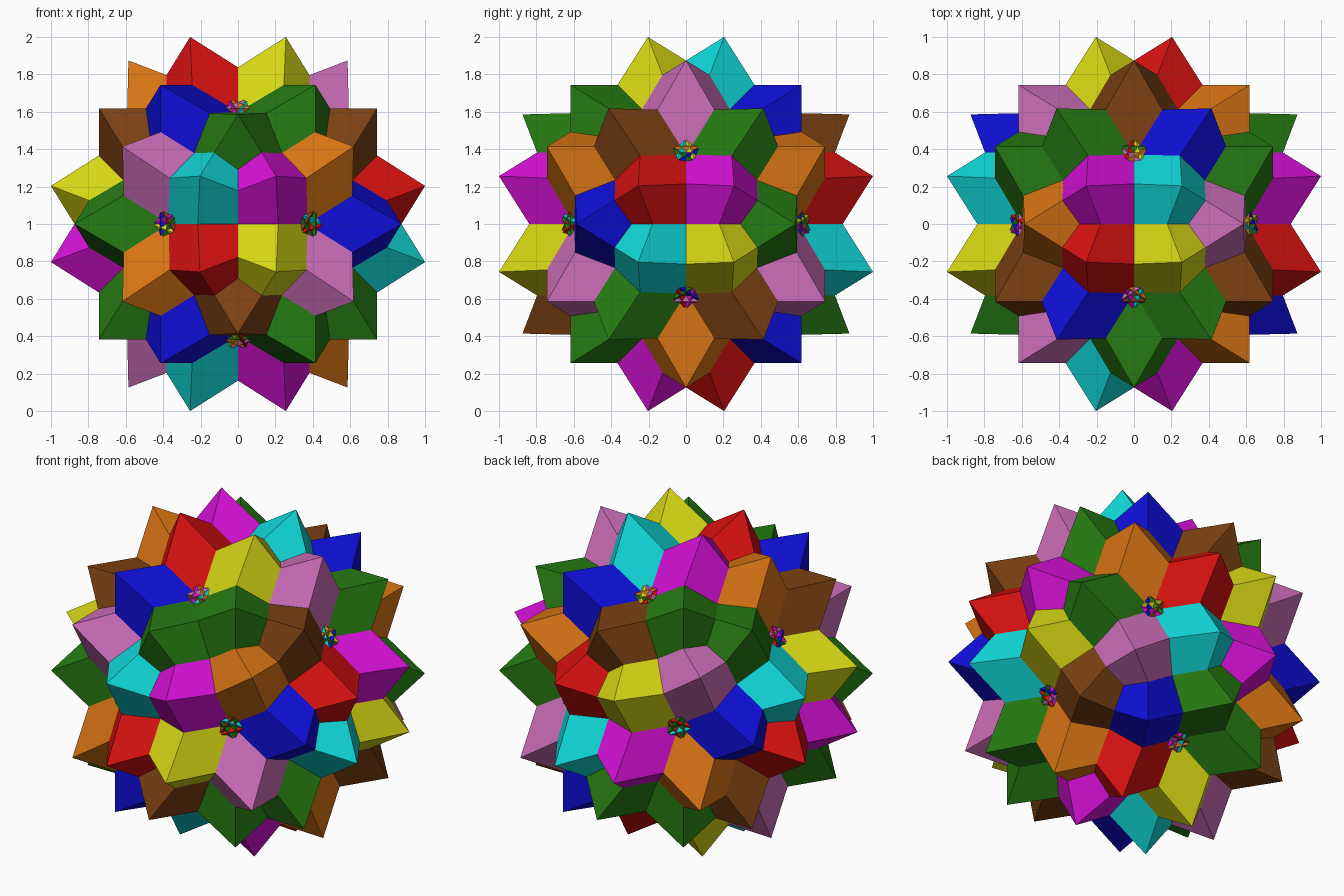
import bpy, bmesh, math
from mathutils import Vector

if "Cube" in bpy.data.objects:
    bpy.data.objects.remove(bpy.data.objects["Cube"])

PHI = (1 + math.sqrt(5)) / 2
CENTRE = Vector((0, 0, 1))


def linear(c):
    c /= 255
    return c / 12.92 if c < 0.04045 else ((c + 0.055) / 1.055) ** 2.4


def material(name, rgb):
    m = bpy.data.materials.new(name)
    m.diffuse_color = (*[linear(c) for c in rgb], 1)
    m.use_nodes = True
    m.node_tree.nodes["Principled BSDF"].inputs["Base Color"].default_value = m.diffuse_color
    return m


MATS = {name: material(name, rgb) for name, rgb in {
    "red": (215, 16, 16), "yellow": (215, 215, 20), "cyan": (16, 215, 215),
    "magenta": (215, 16, 215), "blue": (14, 14, 215), "green": (38, 122, 18),
    "brown": (122, 64, 18), "orange": (215, 115, 20), "pink": (205, 110, 185)}.items()}

# Three-fold axes of a dodecahedron, one octahedron on each
s, l = 1 / PHI, PHI
AXES = [
    ((1, 1, 1), "yellow"), ((-1, 1, 1), "red"),
    ((1, -1, 1), "cyan"), ((1, 1, -1), "magenta"),
    ((s, 0, l), "orange"), ((-s, 0, l), "pink"),
    ((0, l, s), "green"), ((0, l, -s), "brown"),
    ((l, s, 0), "blue"), ((l, -s, 0), "green")]
axes = [Vector(a).normalized() for a, _ in AXES]
corners = axes + [-a for a in axes]


def spike_tips(a):
    """Three orthogonal tips, each leaning from the axis to a neighbouring corner."""
    tips = []
    for c in corners:
        if abs(c.dot(a) - math.sqrt(5) / 3) < 0.01:
            side = (c - a * c.dot(a)).normalized()
            tips.append(a / math.sqrt(3) + side * math.sqrt(2 / 3))
    return tips


all_tips = [t for a in axes for t in spike_tips(a)]
scale = 1 / max(abs(t.z) for t in all_tips)

# Ten interpenetrating octahedra
for i, (a, (_, colour)) in enumerate(zip(axes, AXES)):
    bm = bmesh.new()
    tips = spike_tips(a)
    pos = [bm.verts.new(CENTRE + t * scale) for t in tips]
    neg = [bm.verts.new(CENTRE - t * scale) for t in tips]
    for x in (pos[0], neg[0]):
        for y in (pos[1], neg[1]):
            for z in (pos[2], neg[2]):
                bm.faces.new((x, y, z))
    bmesh.ops.recalc_face_normals(bm, faces=bm.faces)
    name = f"octahedron_{i + 1}_{colour}"
    mesh = bpy.data.meshes.new(name)
    bm.to_mesh(mesh)
    bm.free()
    mesh.materials.append(MATS[colour])
    bpy.context.collection.objects.link(bpy.data.objects.new(name, mesh))
